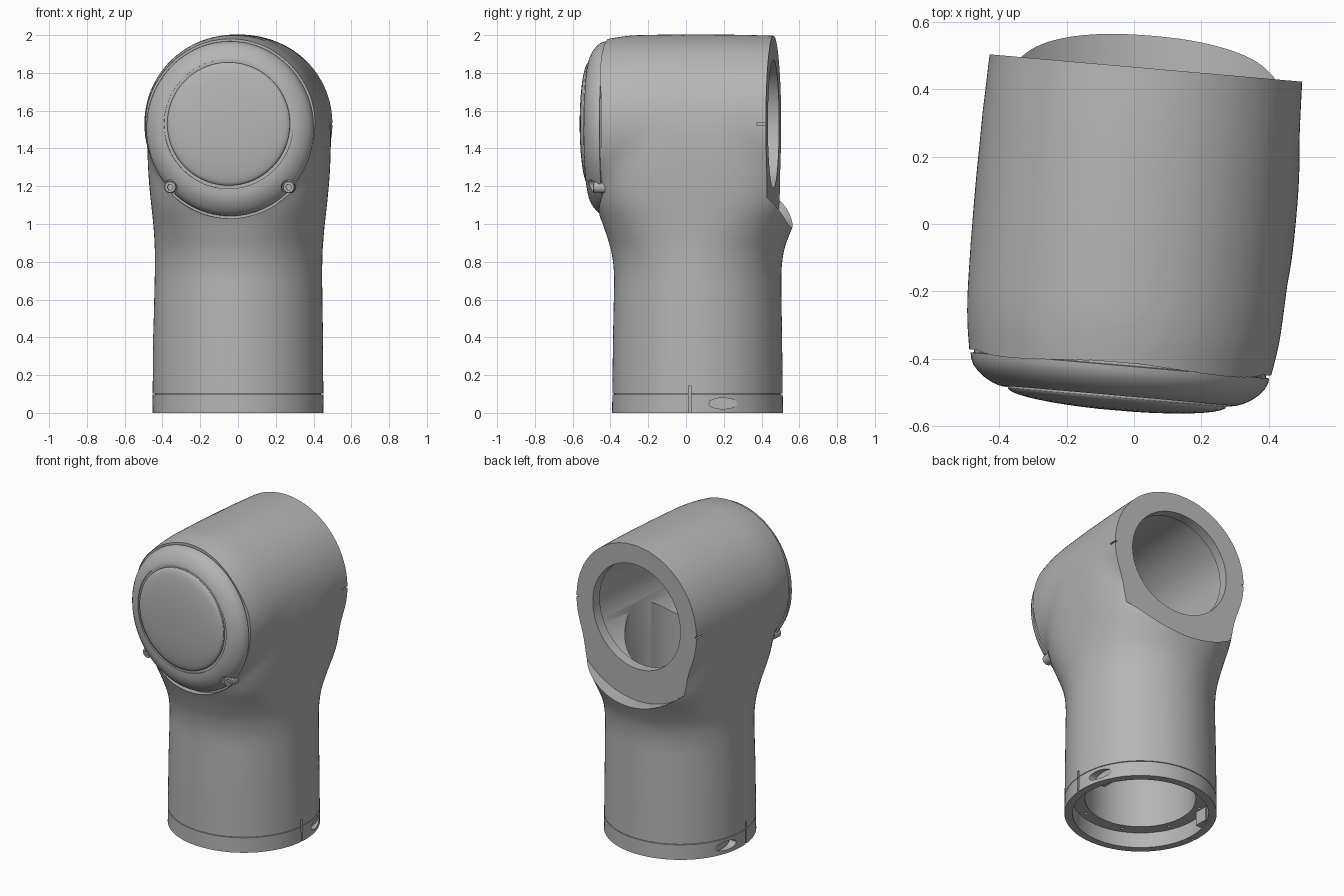
import bpy, bmesh, math
from mathutils import Matrix, Vector

if "Cube" in bpy.data.objects:
    bpy.data.objects.remove(bpy.data.objects["Cube"])

GREY = (0.46, 0.46, 0.46, 1)
grey = bpy.data.materials.new("satin grey")
grey.use_nodes = True
grey.diffuse_color = GREY
grey.node_tree.nodes["Principled BSDF"].inputs["Base Color"].default_value = GREY

# Joint frame: local z runs along the horizontal axis, toward the open back
JOINT = (Matrix.Translation((-0.005, 0, 1.53)) @ Matrix.Rotation(math.radians(-5), 4, 'Z')
         @ Matrix.Rotation(math.radians(-90), 4, 'X'))
SEAT = JOINT @ Matrix.Translation((0, 0.025, 0)) @ Matrix.Scale(1.04, 4, (0, 1, 0))
COLUMN = Matrix.Translation((0, 0.06, 0))


def skin(name, rings, closed=False, frame=Matrix()):
    """Skin a stack of equal rings into a solid."""
    bm = bmesh.new()
    rows = [[bm.verts.new(p) for p in ring] for ring in rings]
    n = len(rows[0])
    pairs = list(zip(rows, rows[1:])) + ([(rows[-1], rows[0])] if closed else [])
    for a, b in pairs:
        for i in range(n):
            bm.faces.new((a[i], a[(i + 1) % n], b[(i + 1) % n], b[i]))
    if not closed:
        bm.faces.new(rows[0])
        bm.faces.new(rows[-1])
    bm.transform(frame)
    bmesh.ops.recalc_face_normals(bm, faces=bm.faces)
    mesh = bpy.data.meshes.new(name)
    bm.to_mesh(mesh)
    bm.free()
    mesh.materials.append(grey)
    obj = bpy.data.objects.new(name, mesh)
    bpy.context.collection.objects.link(obj)
    return obj


def lathe(name, profile, frame, closed=False, n=96):
    rings = [[(r * math.cos(math.tau * i / n), r * math.sin(math.tau * i / n), h)
              for i in range(n)] for r, h in profile]
    return skin(name, rings, closed, frame)


def rod(name, r, lo, hi, frame, n=96):
    return lathe(name, [(r, lo), (r, hi)], frame, n=n)


def block(name, centre, size, frame=Matrix()):
    x, y, z = (s / 2 for s in size)
    rings = [[Vector(centre) + Vector((a * x, b * y, h)) for a, b in
              ((-1, -1), (1, -1), (1, 1), (-1, 1))] for h in (-z, z)]
    return skin(name, rings, False, frame)


def apply(obj, kind, **settings):
    bpy.context.view_layer.objects.active = obj
    mod = obj.modifiers.new(kind, kind)
    for key, value in settings.items():
        setattr(mod, key, value)
    bpy.ops.object.modifier_apply(modifier=mod.name)


def combine(obj, other, operation='DIFFERENCE'):
    apply(obj, 'BOOLEAN', object=other, operation=operation, solver='EXACT')
    bpy.data.objects.remove(other)


def finish(obj, angle=32):
    bpy.ops.object.select_all(action='DESELECT')
    obj.select_set(True)
    bpy.context.view_layer.objects.active = obj
    bpy.ops.object.shade_smooth_by_angle(angle=math.radians(angle))


def oval(z, front, back, rx, power, n=96):
    """Rounded section of the column, turning toward the joint axis with height."""
    turn = Matrix.Rotation(math.radians(-5) * min(1, max(0, z - 0.5) * 2), 3, 'Z')
    mid, ry = (front + back) / 2, (back - front) / 2
    ring = []
    for i in range(n):
        c, s = math.cos(math.tau * i / n), math.sin(math.tau * i / n)
        x = math.copysign(abs(c) ** (2 / power), c) * rx
        y = math.copysign(abs(s) ** (2 / power), s) * ry
        ring.append(turn @ Vector((x, mid + y, 0)) + Vector((0, 0, z)))
    return ring


# Housing: flared column blended into a barrel
housing = skin("elbow_housing", [oval(*s) for s in (
    (-0.2, -0.396, 0.518, 0.457, 2), (0.4, -0.389, 0.511, 0.451, 2),
    (0.75, -0.381, 0.505, 0.445, 2), (0.87, -0.398, 0.52, 0.445, 2.1),
    (1.0, -0.44, 0.57, 0.452, 2.4), (1.1, -0.475, 0.61, 0.46, 2.75),
    (1.2, -0.49, 0.62, 0.469, 2.9), (1.3, -0.49, 0.62, 0.475, 3),
    (1.4, -0.48, 0.61, 0.479, 3), (1.53, -0.46, 0.6, 0.479, 3))])
barrel = lathe("barrel", [(0.43, -0.55), (0.452, -0.41), (0.465, -0.35), (0.473, -0.25),
                          (0.476, 0), (0.474, 0.3), (0.468, 0.47), (0.462, 0.65)], JOINT)
combine(housing, barrel, 'UNION')
apply(housing, 'REMESH', mode='VOXEL', voxel_size=0.018)
apply(housing, 'SMOOTH', factor=0.5, iterations=50)

# Trim the base, the back face and the cap seat
combine(housing, block("base_trim", (0, 0, -0.25), (2, 2, 0.5)))
combine(housing, rod("back_trim", 0.55, 0.465, 0.9, JOINT))
combine(housing, rod("cap_seat", 0.457, -0.8, -0.413, SEAT))

# Hollow interior
combine(housing, lathe("column_bore", [(0.405, -0.1), (0.405, 0.1), (0.33, 0.1), (0.33, 1.5)],
                       COLUMN))
combine(housing, lathe("joint_bore", [(0.36, -0.38), (0.36, 0.4), (0.34, 0.4), (0.34, 0.6)], JOINT))

# Base seam, flange holes, side slots and blind oval windows backed by bosses
combine(housing, lathe("seam", [(0.44, 0.098), (0.48, 0.098), (0.48, 0.102), (0.44, 0.102)],
                       COLUMN, closed=True))
for i in range(8):
    spot = COLUMN @ Matrix.Rotation(math.tau * (i + 0.5) / 8, 4, 'Z') @ Matrix.Translation((0.367, 0, 0))
    combine(housing, rod("flange_hole", 0.01, 0.05, 0.13, spot, 12))
for side in (-1, 1):
    combine(housing, block("boss", (side * 0.38, 0.195, 0.06), (0.05, 0.09, 0.1)), 'UNION')
    combine(housing, block("base_slot", (side * 0.46, 0.02, 0.05), (0.07, 0.012, 0.19)))
    window = (Matrix.Translation((side * 0.45, 0.195, 0.05)) @ Matrix.Rotation(math.pi / 2, 4, 'Y')
              @ Matrix.Scale(0.38, 4, (1, 0, 0)))
    combine(housing, rod("base_window", 0.076, -0.05, 0.05, window, 32))
    combine(housing, block("mouth_slot", (side * 0.475, 0, 0.455), (0.04, 0.01, 0.08), JOINT))
finish(housing)

# Front cap with rounded shoulder and a groove around the lens
cap = lathe("front_cap", [(0.435, -0.4), (0.435, -0.42), (0.445, -0.422), (0.443, -0.437),
                          (0.434, -0.457), (0.418, -0.475), (0.398, -0.491), (0.375, -0.504),
                          (0.355, -0.511), (0.33, -0.516)], SEAT)
combine(cap, lathe("lens_groove", [(0.32, -0.6), (0.343, -0.6), (0.343, -0.506), (0.32, -0.506)],
                   JOINT, closed=True))
lens = lathe("front_lens", [(0.326, -0.45)] + [
    (0.326 * math.cos(t * math.pi / 20), -0.516 - 0.04 * math.sin(t * math.pi / 20))
    for t in range(10)], JOINT)

# Two socket screws at the cap's lower rim
screws = []
for side in (-1, 1):
    place = JOINT @ Matrix.Translation((side * 0.315, 0.335, 0))
    combine(cap, rod("screw_notch", 0.038, -0.6, -0.438, place, 32))
    screw = lathe("cap_screw_" + ("left" if side > 0 else "right"),
                  [(0.032, -0.4), (0.032, -0.46), (0.028, -0.465)], place, n=32)
    combine(screw, rod("hex_socket", 0.016, -0.52, -0.45, place, 6))
    screws.append(screw)
for part in [cap, lens] + screws:
    finish(part)
